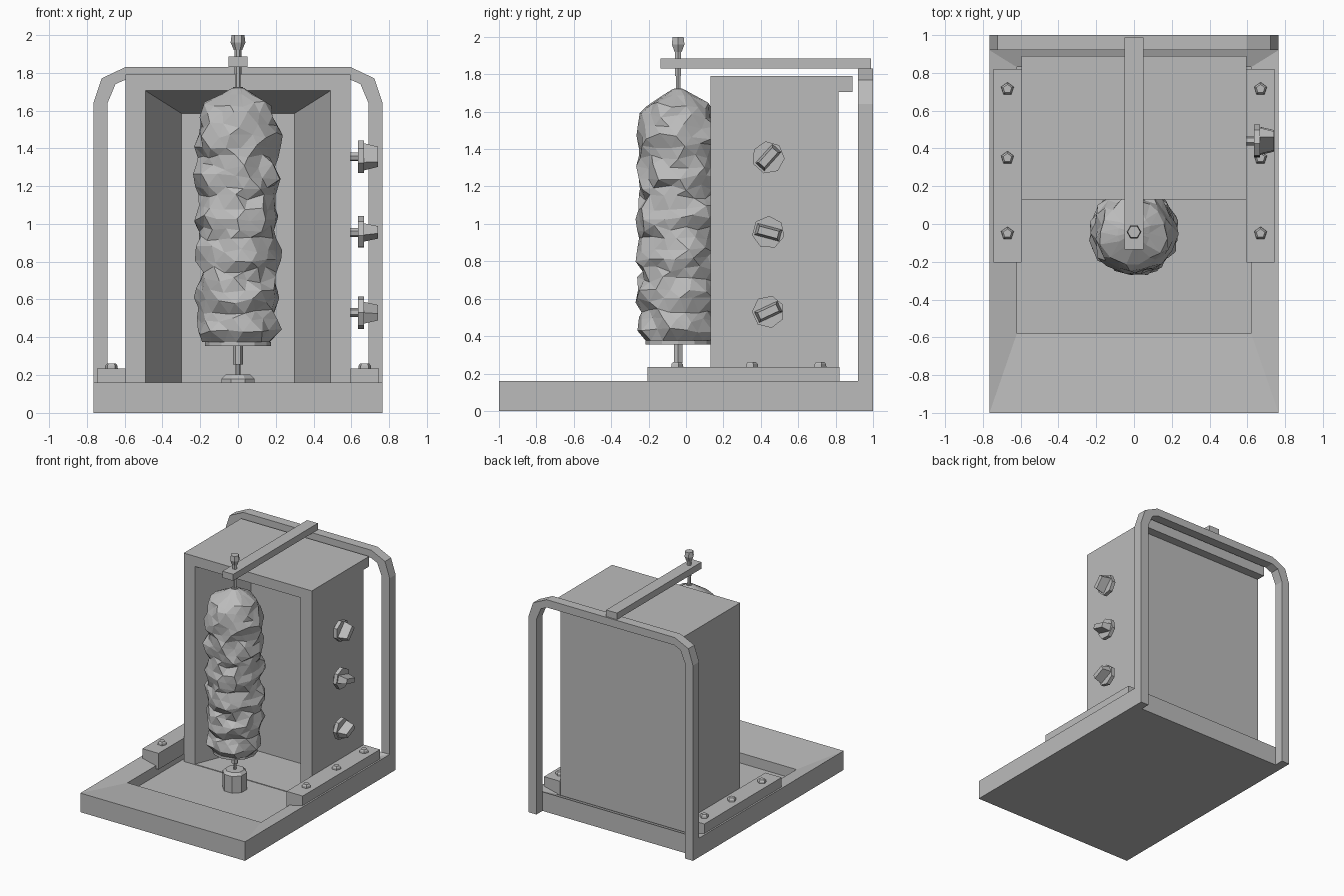
import bpy, bmesh, math, random
from mathutils import Matrix, Vector

cube = bpy.data.objects.get("Cube")
if cube:
    bpy.data.objects.remove(cube, do_unlink=True)

random.seed(7)
grey = bpy.data.materials.new("plain grey")
grey.use_nodes = True
GREY = (0.5, 0.5, 0.5, 1)
grey.diffuse_color = GREY
grey.node_tree.nodes["Principled BSDF"].inputs["Base Color"].default_value = GREY


def finish(name, bm, matrix=None):
    """Turn a bmesh into a flat shaded grey object."""
    if matrix:
        bm.transform(matrix)
    bmesh.ops.recalc_face_normals(bm, faces=bm.faces)
    mesh = bpy.data.meshes.new(name)
    bm.to_mesh(mesh)
    bm.free()
    mesh.materials.append(grey)
    obj = bpy.data.objects.new(name, mesh)
    bpy.context.collection.objects.link(obj)
    return obj


def loft(name, rings, matrix=None, triangles=False):
    """Skin a list of equal point rings and cap both ends."""
    bm = bmesh.new()
    loops = [[bm.verts.new(p) for p in ring] for ring in rings]
    n = len(loops[0])
    for a, b in zip(loops, loops[1:]):
        for i in range(n):
            j = (i + 1) % n
            bm.faces.new((a[i], a[j], b[j], b[i]))
    bm.faces.new(loops[0])
    bm.faces.new(loops[-1])
    if triangles:
        bmesh.ops.triangulate(bm, faces=bm.faces)
    return finish(name, bm, matrix)


def rect_z(x, y0, y1, z):
    return [(-x, y0, z), (x, y0, z), (x, y1, z), (-x, y1, z)]


def rect_y(x, y, z0, z1):
    return [(-x, y, z0), (x, y, z0), (x, y, z1), (-x, y, z1)]


def block(name, x0, x1, y0, y1, z0, z1):
    ring = lambda z: [(x0, y0, z), (x1, y0, z), (x1, y1, z), (x0, y1, z)]
    return loft(name, [ring(z0), ring(z1)])


def turned(name, profile, sides, matrix, turn=0.0):
    """Revolve (radius, height) pairs into a faceted solid."""
    angles = [turn + 2 * math.pi * i / sides for i in range(sides)]
    rings = [[(r * math.cos(a), r * math.sin(a), h) for a in angles]
             for r, h in profile]
    return loft(name, rings, matrix)


# Base tray: rim sloping gently inward, then a sunken floor
FLOOR = 0.04
loft("base_tray", [rect_z(0.765, -1, 0.92, 0), rect_z(0.765, -1, 0.92, 0.16),
                   rect_z(0.62, -0.58, 0.83, 0.125), rect_z(0.62, -0.58, 0.83, FLOOR)])

# Heater housing with a tapering open cavity
loft("heater_housing", [rect_y(0.595, 0.815, FLOOR, 1.79), rect_y(0.595, 0.13, FLOOR, 1.79),
                        rect_y(0.49, 0.13, FLOOR + 0.005, 1.705),
                        rect_y(0.30, 0.6, FLOOR + 0.005, 1.585)])
block("housing_rear_lip", -0.595, 0.595, 0.815, 0.89, 1.705, 1.79)

# Side rails with pentagonal bolts
for side, label in ((1, "left"), (-1, "right")):
    xs = sorted((side * 0.595, side * 0.745))
    block(label + "_rail", *xs, -0.205, 0.82, 0.1, 0.235)
    for i, y in enumerate((-0.05, 0.35, 0.715)):
        turned(f"{label}_rail_bolt_{i + 1}", [(0.036, 0.23), (0.034, 0.25), (0.024, 0.262)],
               5, Matrix.Translation((side * 0.67, y, 0)), 0.3)

# Rear hoop frame: outer and inner outline pairs, mirrored
half = [((0.765, 0), (0.69, 0)), ((0.765, 1.64), (0.69, 1.64)),
        ((0.722, 1.77), (0.648, 1.74)), ((0.595, 1.83), (0.59, 1.765))]
path = half + [((-a, b), (-c, d)) for (a, b), (c, d) in reversed(half)]
loft("rear_hoop", [[(ox, 0.92, oz), (ox, 1, oz), (ix, 1, iz), (ix, 0.92, iz)]
                   for (ox, oz), (ix, iz) in path])

# Top arm holding the spit
block("top_arm", -0.05, 0.05, -0.135, 0.988, 1.83, 1.885)

# Spit parts around one vertical axis
axis = Matrix.Translation((0, -0.042, 0))
turned("spit_socket", [(0.095, FLOOR), (0.095, 0.18), (0.072, 0.202)], 8, axis, 0.39)
turned("spit_lower_rod", [(0.013, 0.19), (0.013, 0.255), (0.027, 0.255), (0.027, 0.36)], 6, axis)
turned("spit_plate", [(0.175, 0.355), (0.175, 0.376)], 12, axis)
turned("spit_upper_rod", [(0.027, 1.68), (0.027, 1.725), (0.014, 1.725), (0.014, 1.79),
                          (0.018, 1.79), (0.018, 1.93)], 6, axis)
turned("spit_top_knob", [(0.022, 1.92), (0.039, 1.96), (0.034, 2.0)], 6, axis)

# Meat stack: rippled rings with random lumps
ROWS, SIDES = 24, 15
rings = []
for r in range(ROWS + 1):
    t = r / ROWS
    z = 0.376 + 1.31 * t
    radius = 0.208 + 0.014 * math.sin(t * 40)
    if t < 0.06:
        radius -= 0.03 * (1 - t / 0.06)
    if t > 0.88:
        radius *= math.sqrt(max(0.16, 1 - ((t - 0.88) / 0.13) ** 2))
    ring = []
    for i in range(SIDES):
        a = 2 * math.pi * (i + 0.5 * (r % 2) + random.uniform(-0.2, 0.2)) / SIDES
        rad = radius * random.uniform(0.92, 1.11)
        dz = random.uniform(-0.018, 0.018) if 0 < r < ROWS else 0
        ring.append((rad * math.cos(a), rad * math.sin(a), z + dz))
    rings.append(ring)
rings.append([(0.03 * math.cos(2 * math.pi * i / SIDES),
               0.03 * math.sin(2 * math.pi * i / SIDES), 1.72) for i in range(SIDES)])
loft("meat_stack", rings, axis, triangles=True)

# Control knobs on the left side, local z pointing outward along +x
outward = Matrix(((0, 0, 1, 0), (1, 0, 0, 0), (0, 1, 0, 0), (0, 0, 0, 1)))
for i, (z, deg) in enumerate(((0.53, 25), (0.955, -15), (1.355, 48))):
    place = (Matrix.Translation((0.59, 0.44, z)) @ outward
             @ Matrix.Rotation(math.radians(deg), 4, "Z"))
    turned(f"knob_{i + 1}_stem", [(0.024, 0), (0.024, 0.05)], 6, place)
    turned(f"knob_{i + 1}_disc", [(0.088, 0.045), (0.088, 0.077)], 7, place)
    grip = [[(sx * w, sy * h, d) for sx, sy in ((-1, -1), (1, -1), (1, 1), (-1, 1))]
            for w, h, d in ((0.068, 0.032, 0.075), (0.054, 0.02, 0.15))]
    loft(f"knob_{i + 1}_grip", grip, place)
